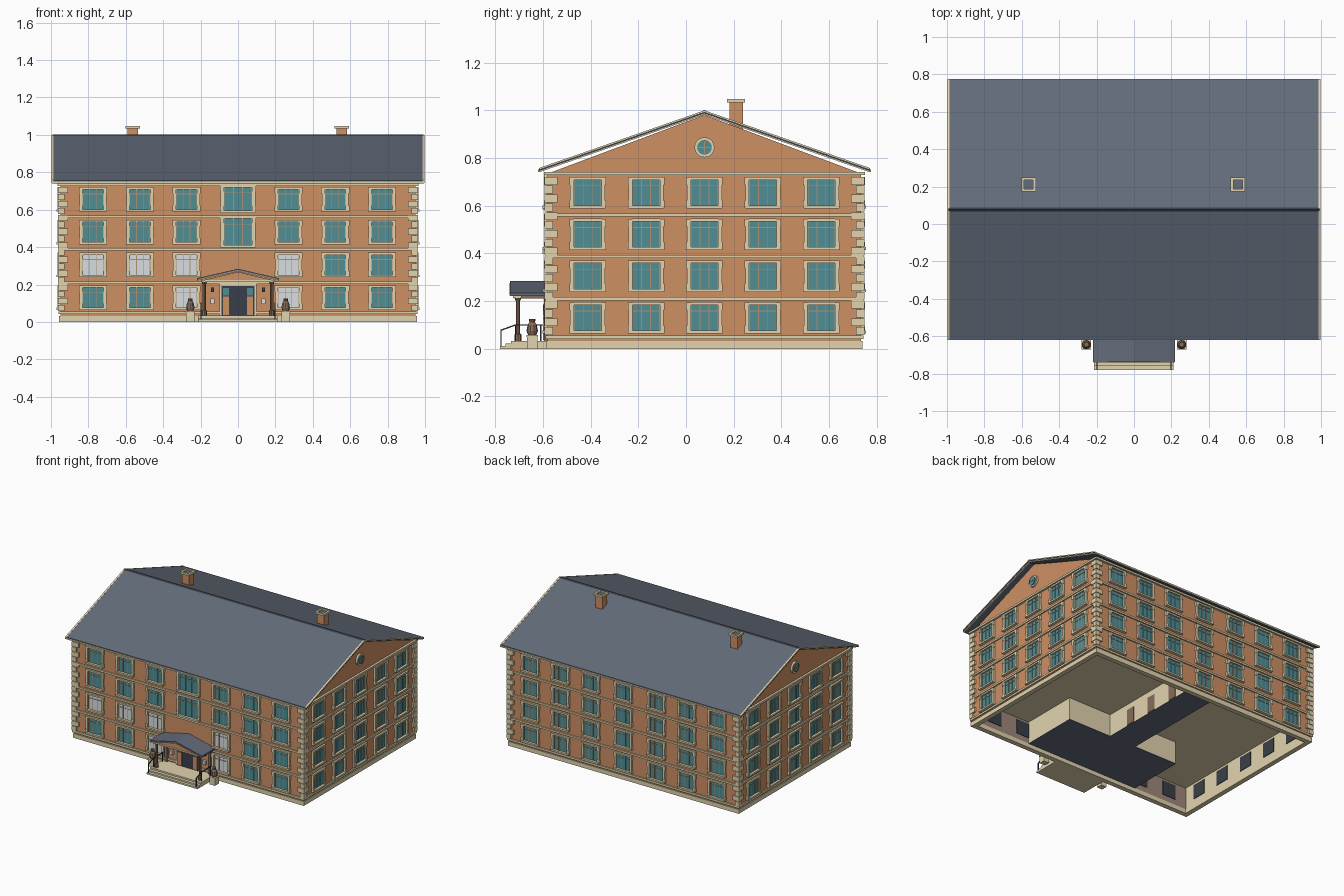
import bpy, bmesh, math
from mathutils import Matrix

if "Cube" in bpy.data.objects:
    bpy.data.objects.remove(bpy.data.objects["Cube"])


def material(name, r, g, b):
    m = bpy.data.materials.new(name)
    m.diffuse_color = [((c / 255 + 0.055) / 1.055) ** 2.4 for c in (r, g, b)] + [1]
    m.use_nodes = True
    m.node_tree.nodes["Principled BSDF"].inputs["Base Color"].default_value = m.diffuse_color
    return m


BRICK = material("brick", 207, 144, 100)
TRIM = material("cream stone", 226, 212, 175)
GLASS = material("teal glass", 80, 141, 148)
ROOF = material("slate roof", 99, 108, 122)
DARK = material("dark metal", 58, 63, 72)
CURTAIN = material("pale curtain", 218, 222, 224)
WOOD = material("brown wood", 136, 108, 90)
FRAME = material("tan window frame", 176, 146, 116)
TAUPE = material("taupe plaster", 160, 136, 122)

parts = {}
CY, HX, HY = 0.0775, 0.95, 0.6575      # wall centre and half sizes


def part(name, mat):
    if name not in parts:
        parts[name] = (bmesh.new(), mat)
    return parts[name][0]


def box(name, mat, x0, x1, y0, y1, z0, z1, M=Matrix()):
    size = Matrix.Diagonal((x1 - x0, y1 - y0, z1 - z0, 1))
    mid = Matrix.Translation(((x0 + x1) / 2, (y0 + y1) / 2, (z0 + z1) / 2))
    bmesh.ops.create_cube(part(name, mat), size=1, matrix=M @ mid @ size)


def prism(name, mat, pts, axis, a, b, bottom=True):
    """Extrude a profile of (horizontal, z) points along x or y."""
    bm = part(name, mat)
    place = lambda p, t: (t, p[0], p[1]) if axis == "x" else (p[0], t, p[1])
    A = [bm.verts.new(place(p, a)) for p in pts]
    B = [bm.verts.new(place(p, b)) for p in pts]
    n = len(pts)
    faces = [bm.faces.new(A), bm.faces.new(B[::-1])]
    for i in range(n):
        if i == 0 and not bottom:
            continue
        faces.append(bm.faces.new((A[i], B[i], B[(i + 1) % n], A[(i + 1) % n])))
    bmesh.ops.recalc_face_normals(bm, faces=faces)


def lathe(name, mat, x, y, rings, sides=8):
    """Stack of cone sections from (radius, z) pairs."""
    for (r0, z0), (r1, z1) in zip(rings, rings[1:]):
        bmesh.ops.create_cone(part(name, mat), cap_ends=True, segments=sides, radius1=r0, radius2=r1,
                              depth=z1 - z0, matrix=Matrix.Translation((x, y, (z0 + z1) / 2)))


# Wall frames: local x runs along the wall, local -y points outwards, y = 0 is the wall face
def wall(angle, dist):
    return Matrix.Translation((0, CY, 0)) @ Matrix.Rotation(angle, 4, "Z") @ Matrix.Translation((0, -dist, 0))


FRONT, RIGHT, BACK, LEFT = [wall(i * math.pi / 2, HX if i % 2 else HY) for i in range(4)]
WALLS = [(FRONT, HX), (RIGHT, HY), (BACK, HX), (LEFT, HY)]
ROWS = (0.13, 0.305, 0.48, 0.655)


def window(M, u, z, w=0.112, h=0.108, t=0.016, pane=GLASS):
    a, b = w / 2, h / 2
    name = "window_glass" if pane is GLASS else "curtained_glass"
    box(name, pane, u - a, u + a, -0.003, 0.004, z - b, z + b, M)
    for s in (-1, 1):
        # jambs with wider corner blocks
        x0, x1 = sorted((u + s * a, u + s * (a + t)))
        box("window_surrounds", TRIM, x0, x1, -0.014, 0, z - b, z + b, M)
        for k in (-1, 1):
            c0, c1 = sorted((z + k * (b - 0.022), z + k * (b + t * 0.7)))
            e0, e1 = sorted((u + s * a, u + s * (a + t + 0.003)))
            box("window_surrounds", TRIM, e0, e1, -0.016, 0, c0, c1, M)
        # sash edges and mullions
        e0, e1 = sorted((u + s * a, u + s * (a - 0.003)))
        box("window_sashes", FRAME, e0, e1, -0.006, 0, z - b, z + b, M)
        m = u + s * w * 0.16
        box("window_mullions", FRAME, m - 0.0018, m + 0.0018, -0.006, 0, z - b, z + b, M)
    box("window_surrounds", TRIM, u - a, u + a, -0.014, 0, z + b, z + b + t * 0.75, M)
    box("window_mullions", FRAME, u - a, u + a, -0.006, 0, z + b * 0.5, z + b * 0.5 + 0.0035, M)
    box("window_sills", TRIM, u - a - t, u + a + t, -0.021, 0, z - b - t * 0.75, z - b, M)


# Brick shell with gables, open underneath
y0, y1 = CY - HY, CY + HY
prism("brick_walls", BRICK, [(y0, 0.03), (y1, 0.03), (y1, 0.735), (CY, 0.981), (y0, 0.735)], "x", -HX, HX, bottom=False)

# Windows: long sides, then gable ends
US = (-0.775, -0.525, -0.275, 0, 0.27, 0.52, 0.77)
PALE = {(0, 1), (1, 1), (2, 1), (4, 1), (2, 0), (4, 0)}
for i, u in enumerate(US):
    for r, z in enumerate(ROWS):
        window(BACK, -u, z)
        if i != 3:
            window(FRONT, u, z, pane=CURTAIN if (i, r) in PALE else GLASS)
for z, h in ((0.658, 0.122), (0.482, 0.14)):      # tall stair windows
    window(FRONT, 0, z, 0.152, h, 0.018)
for M in (RIGHT, LEFT):
    for k in range(-2, 3):
        for z in ROWS:
            window(M, k * 0.245, z, 0.115)
    # round attic window
    for name, mat, rad, d in (("round_window_ring", TRIM, 0.042, 0.014), ("round_window_glass", GLASS, 0.031, 0.02)):
        bmesh.ops.create_cone(part(name, mat), cap_ends=True, segments=20, radius1=rad, radius2=rad, depth=d,
                              matrix=M @ Matrix.Translation((0, -d / 2, 0.845)) @ Matrix.Rotation(math.pi / 2, 4, "X"))
    box("round_window_bars", FRAME, -0.002, 0.002, -0.023, 0, 0.815, 0.875, M)
    box("round_window_bars", FRAME, -0.03, 0.03, -0.023, 0, 0.843, 0.847, M)

# Bands, plinth, corner blocks and the inside lining of each wall
for M, h in WALLS:
    for z, t, d in ((0.21, 0.013, 0.01), (0.388, 0.013, 0.01), (0.562, 0.013, 0.01), (0.735, 0.014, 0.016), (0.049, 0.014, 0.01)):
        box("string_courses", TRIM, -h - d, h + d, -d, 0, z - t / 2, z + t / 2, M)
    box("plinth", TRIM, -h - 0.006, h + 0.006, -0.006, 0.03, 0, 0.032, M)
    name, mat = ("front_inner_lining", TAUPE) if M is FRONT else ("inner_lining", TRIM)
    box(name, mat, -h + 0.004, h - 0.004, 0.006, 0.026, 0.03, 0.2, M)
    n = 18
    dz = (0.725 - 0.058) / n
    for k in range(n):
        z = 0.058 + k * dz
        for s in (-1, 1):
            a, b = sorted((s * (h + 0.013), s * (h - (0.042 if k % 2 else 0.022))))
            box("corner_quoins", TRIM, a, b, -0.013, 0, z, z + dz - 0.004, M)
    for u in US if h == HX else [k * 0.245 for k in range(-2, 3)]:
        if M is FRONT and abs(u) < 0.45:
            continue
        box("inner_window_panes", DARK, u - 0.056, u + 0.056, 0.026, 0.03, 0.076, 0.184, M)

# Ground storey inside: ceiling, lobby and corridor
box("storey_ceiling", TRIM, -0.945, 0.945, y0 + 0.005, y1 - 0.005, 0.2, 0.205)
box("lobby_floor", ROOF, -0.47, 0.47, -0.552, -0.12, 0.03, 0.036)
box("lobby_floor", ROOF, -0.11, 0.11, -0.12, 0.705, 0.03, 0.036)
for s in (-1, 1):
    for a, b, c, d in ((0.46, 0.47, -0.552, -0.12), (0.11, 0.47, -0.13, -0.12), (0.10, 0.11, -0.12, 0.705)):
        xa, xb = sorted((s * a, s * b))
        box("lobby_walls", TRIM, xa, xb, c, d, 0.036, 0.2)
    for y in (0.06, 0.28, 0.5):
        xa, xb = sorted((s * 0.11, s * 0.114))
        box("corridor_doors", WOOD, xa, xb, y, y + 0.07, 0.036, 0.155)

# Main roof: slate slopes, striped rake boards, fascia, dark ridge
for s in (-1, 1):
    e = CY + s * 0.695
    prism("roof_slopes", ROOF, [(CY, 0.982), (CY, 0.999), (e, 0.757), (e, 0.741)], "x", -0.987, 0.987)
    prism("eave_fascia", TRIM, [(e, 0.742), (e, 0.752), (e + s * 0.004, 0.752), (e + s * 0.004, 0.742)], "x", -0.996, 0.996)
    for t in (-1, 1):
        for name, mat, lo, hi, out in (("rake_boards", TRIM, 0.994, 1.0, 0.998), ("rake_grooves", DARK, 0.987, 0.994, 0.995),
                                       ("rake_boards", TRIM, 0.982, 0.987, 0.995)):
            prism(name, mat, [(CY, lo), (CY, hi), (e, hi - 0.242), (e, lo - 0.242)], "x", t * 0.986, t * out)
prism("roof_ridge", DARK, [(CY - 0.011, 0.995), (CY, 1.003), (CY + 0.011, 0.995)], "x", -0.992, 0.992)

# Chimneys with hollow caps
for x in (-0.563, 0.555):
    box("chimney_shafts", BRICK, x - 0.029, x + 0.029, 0.182, 0.239, 0.92, 1.035)
    box("chimney_flues", ROOF, x - 0.026, x + 0.026, 0.185, 0.236, 1.035, 1.038)
    for s in (-1, 1):
        a, b = sorted((x + s * 0.024, x + s * 0.038))
        box("chimney_caps", TRIM, a, b, 0.173, 0.248, 1.033, 1.047)
        a, b = sorted((0.2105 + s * 0.024, 0.2105 + s * 0.0375))
        box("chimney_caps", TRIM, x - 0.024, x + 0.024, a, b, 1.033, 1.047)

# Entrance steps and landing
for y, z in ((-0.78, 0.012), (-0.758, 0.022), (-0.735, 0.033)):
    box("entrance_steps", TRIM, -0.213, 0.21, y, y0, 0 if z < 0.02 else z - 0.012, z)

# Entrance door with side panels, transom and wall plates
box("door_surround", TRIM, -0.098, 0.098, -0.012, 0, 0.033, 0.203, FRONT)
box("door_frame", DARK, -0.088, 0.088, -0.016, 0, 0.033, 0.192, FRONT)
for s in (-1, 1):
    for name, mat, a, b, z0, z1 in (("side_panels", BRICK, 0.047, 0.08, 0.038, 0.135), ("side_lights", GLASS, 0.047, 0.08, 0.14, 0.182),
                                    ("wall_lanterns", DARK, 0.128, 0.145, 0.16, 0.185), ("wall_plaques", CURTAIN, 0.126, 0.147, 0.095, 0.125)):
        x0, x1 = sorted((s * a, s * b))
        box(name, mat, x0, x1, -0.02, 0, z0, z1, FRONT)

# Porch canopy
prism("porch_gable", BRICK, [(-0.19, 0.222), (0.19, 0.222), (0, 0.268)], "y", -0.722, y0)
box("porch_lintel", TRIM, -0.195, 0.195, -0.725, -0.69, 0.214, 0.224)
for s in (-1, 1):
    prism("porch_roof", ROOF, [(0, 0.27), (0, 0.284), (s * 0.218, 0.234), (s * 0.218, 0.222)], "y", -0.738, y0)
    prism("porch_roof_trim", TRIM, [(0, 0.271), (0, 0.275), (s * 0.216, 0.227), (s * 0.216, 0.223)], "y", -0.741, -0.738)
    # posts, pilasters, side beams and handrails
    x = s * 0.18
    lathe("porch_posts", WOOD, x, -0.705, [(0.014, 0.033), (0.014, 0.06), (0.009, 0.065), (0.009, 0.2), (0.014, 0.213)])
    box("wall_pilasters", WOOD, x - 0.01, x + 0.01, -0.596, y0, 0.033, 0.215)
    box("porch_side_beams", WOOD, x - 0.008, x + 0.008, -0.7, y0, 0.212, 0.222)
    x = s * 0.198
    for y, z0, z1 in ((-0.776, 0.01, 0.078), (-0.715, 0.033, 0.102), (-0.61, 0.033, 0.102)):
        box("handrail_posts", DARK, x - 0.003, x + 0.003, y - 0.003, y + 0.003, z0, z1)
    box("handrails", DARK, x - 0.003, x + 0.003, -0.715, -0.6, 0.097, 0.103)
    prism("sloping_handrails", DARK, [(-0.779, 0.074), (-0.715, 0.097), (-0.715, 0.103), (-0.779, 0.08)], "x", x - 0.003, x + 0.003)
    # urns on pedestals beside the entrance
    x = s * 0.255
    box("urn_pedestals", TRIM, x - 0.022, x + 0.022, -0.667, -0.623, 0, 0.05)
    box("urn_pedestals", TRIM, x - 0.025, x + 0.025, -0.67, -0.62, 0.05, 0.058)
    lathe("urns", WOOD, x, -0.645, [(0.017, 0.058), (0.024, 0.075), (0.019, 0.1), (0.012, 0.112), (0.014, 0.126)], 10)

# Turn every part into an object
for name, (bm, mat) in parts.items():
    mesh = bpy.data.meshes.new(name)
    bm.to_mesh(mesh)
    bm.free()
    mesh.materials.append(mat)
    bpy.context.collection.objects.link(bpy.data.objects.new(name, mesh))
